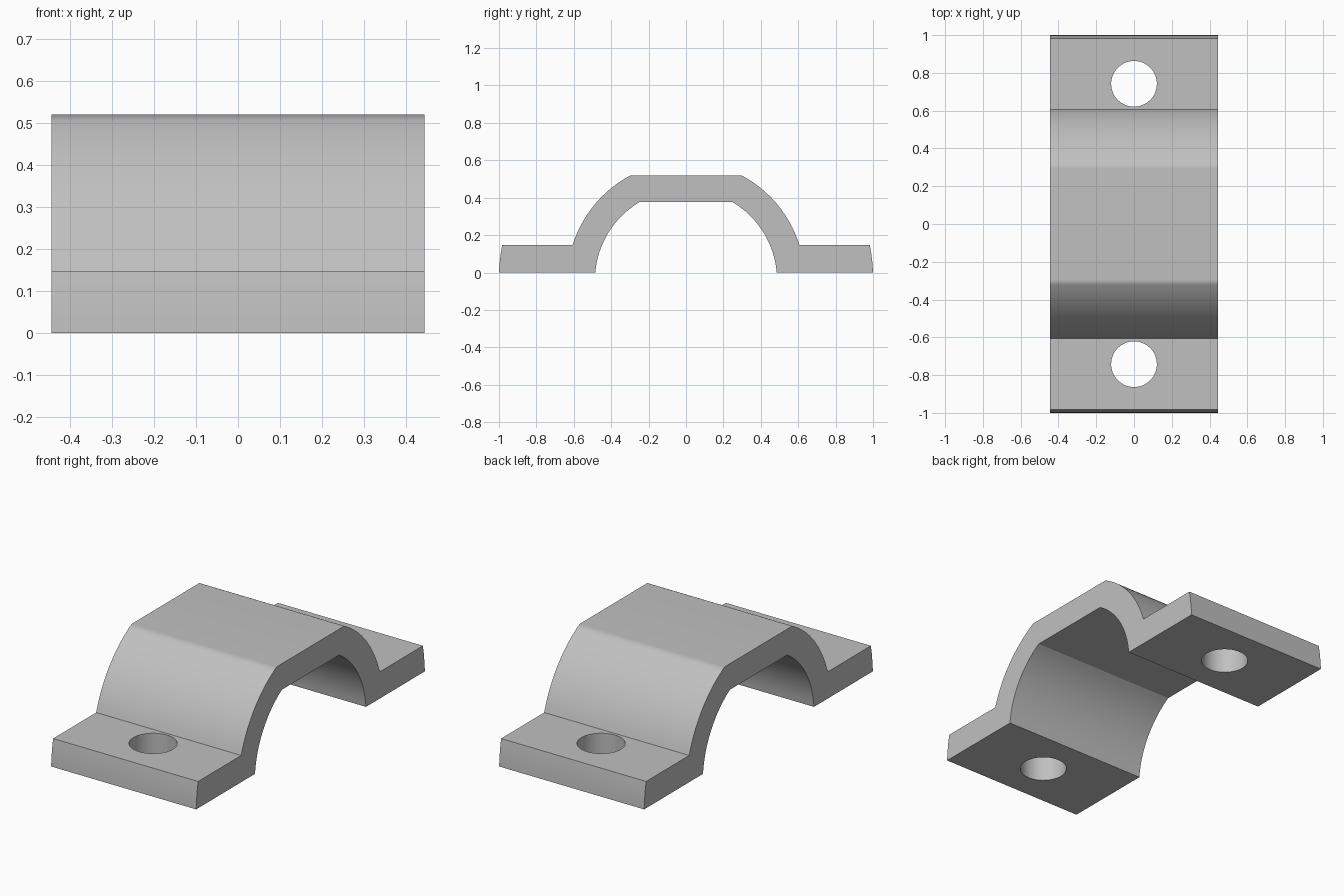
import bpy, bmesh
from math import sqrt, asin, sin, cos, radians

if "Cube" in bpy.data.objects:
    bpy.data.objects.remove(bpy.data.objects["Cube"])

HALF_WIDTH = 0.444
AXIS_Z = -0.042          # shared centre of all profile arcs
R_INNER, R_OUTER, R_END = 0.487, 0.635, 1.001
FLANGE_Z, INNER_Z, TOP_Z = 0.148, 0.376, 0.52
HOLE_Y, HOLE_R = 0.742, 0.121


def arc(radius, z0, z1, steps):
    """Points (y, z) on an arc around the axis, from height z0 to z1."""
    a0, a1 = (asin((z - AXIS_Z) / radius) for z in (z0, z1))
    angles = [a0 + (a1 - a0) * i / steps for i in range(steps + 1)]
    return [(radius * cos(a), AXIS_Z + radius * sin(a)) for a in angles]


def make_object(name, bm):
    bmesh.ops.recalc_face_normals(bm, faces=bm.faces)
    mesh = bpy.data.meshes.new(name)
    bm.to_mesh(mesh)
    bm.free()
    obj = bpy.data.objects.new(name, mesh)
    bpy.context.collection.objects.link(obj)
    return obj


# Half of the cross-section, then its mirror, extruded across the width
half = (arc(R_INNER, INNER_Z, 0, 16) + arc(R_END, 0, FLANGE_Z, 3)
        + arc(R_OUTER, FLANGE_Z, TOP_Z, 16))
profile = half + [(-y, z) for y, z in reversed(half)]
bm = bmesh.new()
face = bm.faces.new([bm.verts.new((-HALF_WIDTH, y, z)) for y, z in profile])
ext = bmesh.ops.extrude_face_region(bm, geom=[face])
bmesh.ops.translate(bm, vec=(2 * HALF_WIDTH, 0, 0),
                    verts=[v for v in ext["geom"] if isinstance(v, bmesh.types.BMVert)])
clamp = make_object("saddle_clamp", bm)

# Bolt holes through both flanges
cutters = []
for side in (-1, 1):
    bm = bmesh.new()
    bmesh.ops.create_cone(bm, cap_ends=True, segments=48, radius1=HOLE_R,
                          radius2=HOLE_R, depth=0.6)
    bmesh.ops.translate(bm, vec=(0, side * HOLE_Y, 0), verts=bm.verts)
    cutter = make_object("bolt_hole_cutter", bm)
    cutter.hide_render = True
    cutters.append(cutter)
    mod = clamp.modifiers.new("bolt_hole", "BOOLEAN")
    mod.operation = "DIFFERENCE"
    mod.solver = "EXACT"
    mod.object = cutter

bpy.ops.object.select_all(action="DESELECT")
clamp.select_set(True)
bpy.context.view_layer.objects.active = clamp
for mod in list(clamp.modifiers):
    bpy.ops.object.modifier_apply(modifier=mod.name)
for cutter in cutters:
    bpy.data.objects.remove(cutter)

# Smooth arcs, crisp corners, flat faces kept flat
bpy.ops.object.shade_smooth_by_angle(angle=radians(30))
weighted = clamp.modifiers.new("flat_faces", "WEIGHTED_NORMAL")
weighted.keep_sharp = True

# Plain grey metal
grey = bpy.data.materials.new("light_grey")
grey.use_nodes = True
colour = (0.53, 0.53, 0.53, 1)
grey.diffuse_color = colour
grey.node_tree.nodes["Principled BSDF"].inputs["Base Color"].default_value = colour
clamp.data.materials.clear()
clamp.data.materials.append(grey)
